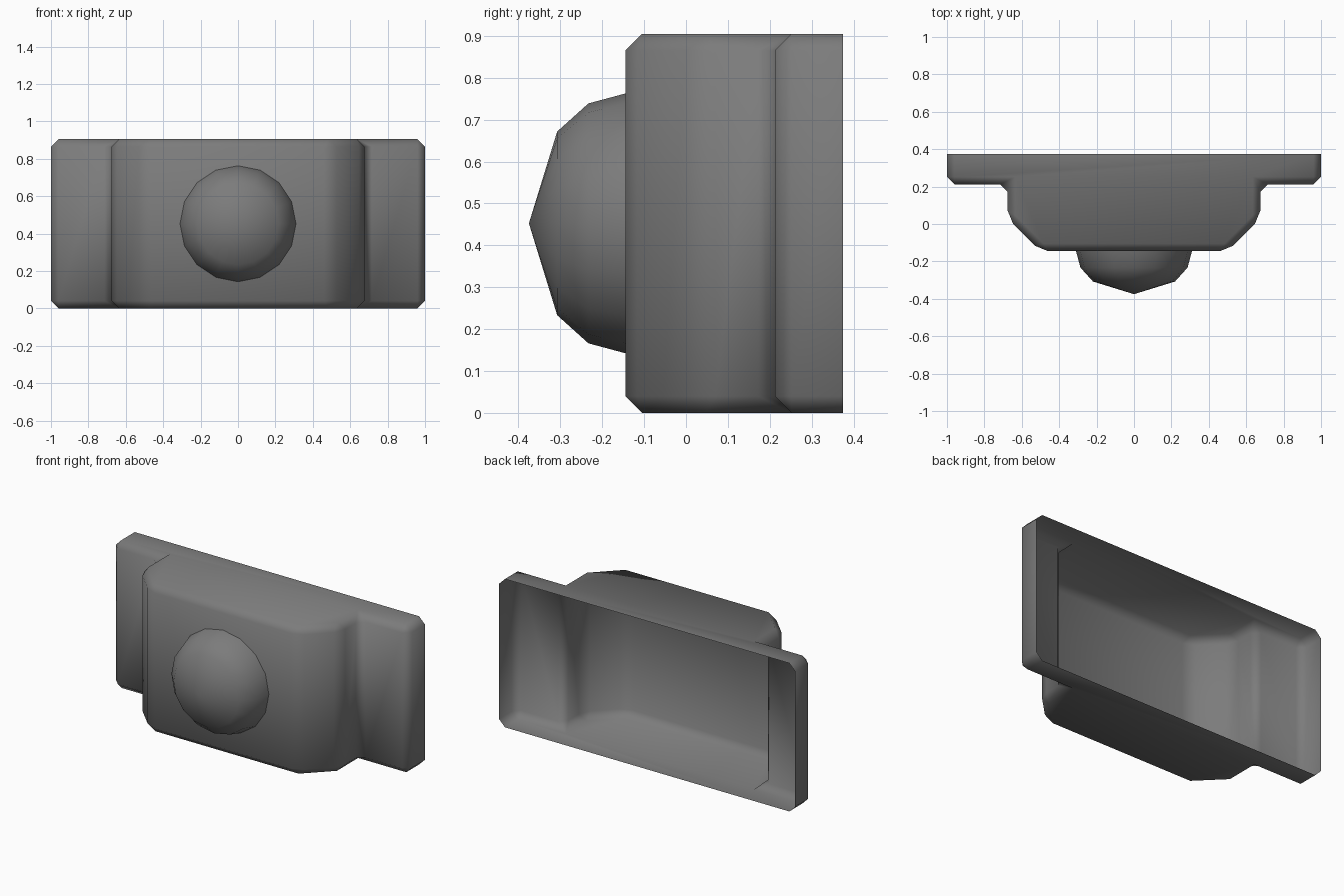
import bpy, bmesh, math

cube = bpy.data.objects.get("Cube")
if cube:
    bpy.data.objects.remove(cube)

HEIGHT = 0.905
FRONT, BACK, FLANGE = -0.145, 0.375, 0.212
BEVEL = 0.04

# Single flat grey
grey = bpy.data.materials.new("dark grey")
grey.use_nodes = True
colour = (0.2, 0.2, 0.2, 1)
grey.diffuse_color = colour
grey.node_tree.nodes["Principled BSDF"].inputs["Base Color"].default_value = colour


def finish(bm, name, angle):
    mesh = bpy.data.meshes.new(name)
    bm.to_mesh(mesh)
    bm.free()
    obj = bpy.data.objects.new(name, mesh)
    bpy.context.collection.objects.link(obj)
    mesh.materials.append(grey)
    bpy.ops.object.select_all(action="DESELECT")
    obj.select_set(True)
    bpy.context.view_layer.objects.active = obj
    bpy.ops.object.shade_smooth_by_angle(angle=math.radians(angle))
    return obj


# Housing: mirrored outline raised to full height, left open at the back
half = [(1, BACK), (1, FLANGE), (0.675, FLANGE), (0.675, 0.03), (0.5, FRONT)]
outline = [(-x, y) for x, y in half] + [(x, y) for x, y in reversed(half)]
bm = bmesh.new()
low = [bm.verts.new((x, y, 0)) for x, y in outline]
high = [bm.verts.new((x, y, HEIGHT)) for x, y in outline]
for i in range(len(outline) - 1):
    bm.faces.new((low[i], low[i + 1], high[i + 1], high[i]))
bm.faces.new(high)
bm.faces.new(low[::-1])
bmesh.ops.recalc_face_normals(bm, faces=bm.faces)
if max(bm.faces, key=lambda f: f.calc_center_median().z).normal.z < 0:
    bmesh.ops.reverse_faces(bm, faces=bm.faces)
bmesh.ops.bevel(bm, geom=[e for e in bm.edges if not e.is_boundary],
                offset=BEVEL, offset_type="OFFSET", segments=1,
                profile=0.5, affect="EDGES", clamp_overlap=True)
finish(bm, "housing", 60)

# Dome: flattened half sphere with a shallow pointed cap
SIDES, RADIUS, DEPTH = 16, 0.31, 0.23
bm = bmesh.new()
rings = []
for latitude in (90, 67.5, 45):
    a = math.radians(latitude)
    r, y = RADIUS * math.sin(a), FRONT - DEPTH * math.cos(a)
    rings.append([bm.verts.new((r * math.cos(t), y, HEIGHT / 2 + r * math.sin(t)))
                  for t in (math.tau * k / SIDES for k in range(SIDES))])
tip = bm.verts.new((0, FRONT - DEPTH, HEIGHT / 2))
for k in range(SIDES):
    n = (k + 1) % SIDES
    for outer, inner in zip(rings, rings[1:]):
        bm.faces.new((outer[k], outer[n], inner[n], inner[k]))
    bm.faces.new((rings[-1][k], rings[-1][n], tip))
finish(bm, "dome", 60)
